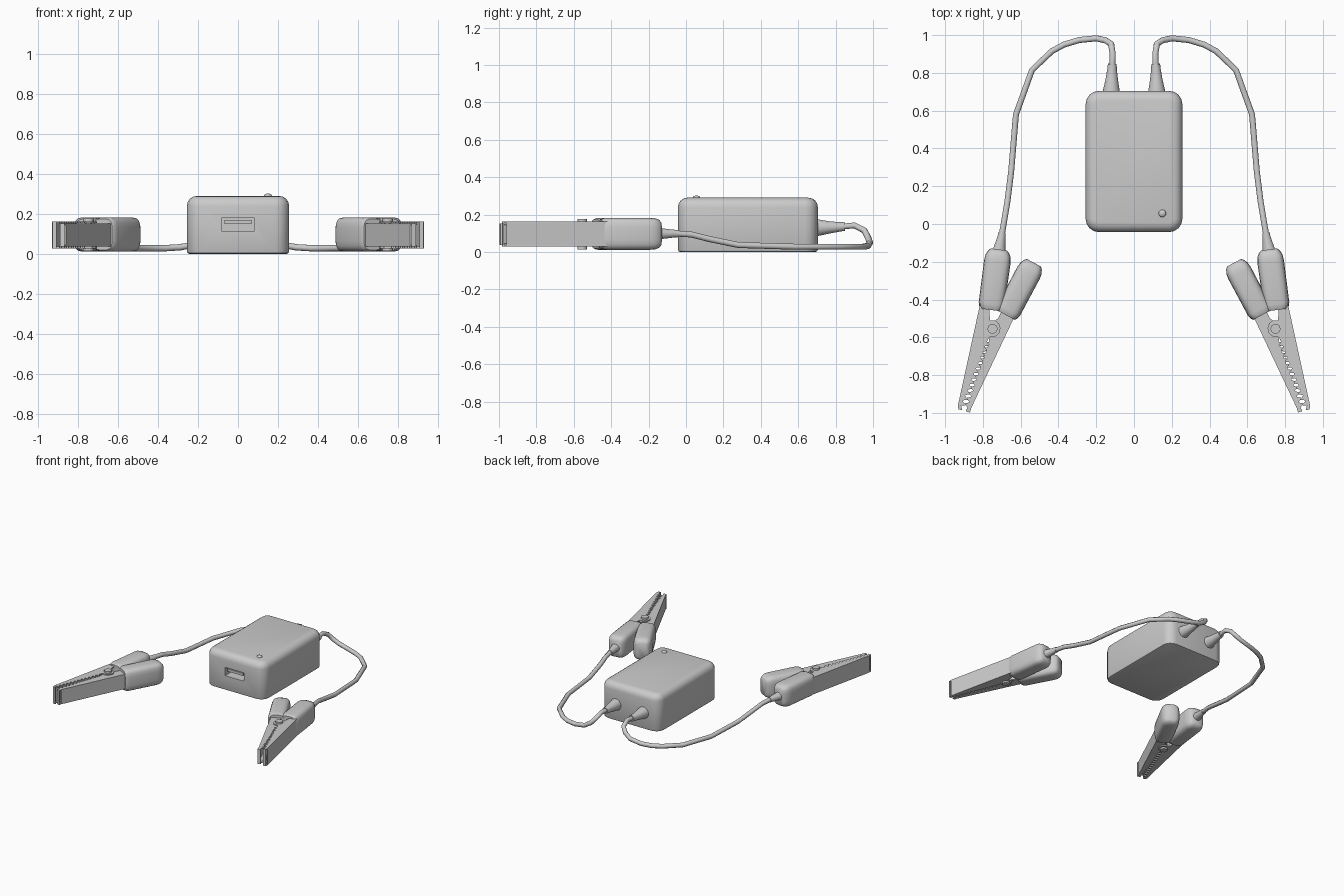
import bpy, bmesh, math
from mathutils import Vector

if "Cube" in bpy.data.objects:
    bpy.data.objects.remove(bpy.data.objects["Cube"])

UP = Vector((0, 0, 1))


def finish(bm, name, mirror=False, angle=35):
    bmesh.ops.recalc_face_normals(bm, faces=bm.faces[:])
    me = bpy.data.meshes.new(name)
    bm.to_mesh(me)
    bm.free()
    ob = bpy.data.objects.new(name, me)
    bpy.context.collection.objects.link(ob)
    if mirror:
        ob.modifiers.new("mirror", 'MIRROR')
    smooth(ob, angle)
    return ob


def smooth(ob, angle):
    bpy.ops.object.select_all(action='DESELECT')
    ob.select_set(True)
    bpy.context.view_layer.objects.active = ob
    bpy.ops.object.shade_smooth_by_angle(angle=math.radians(angle))


def loft(name, points, sizes, sides=8, power=2, angle=40):
    """Skin superellipse rings (half width, half height) along a path."""
    pts = [Vector(p) for p in points]
    bm = bmesh.new()
    rings = []
    for i, p in enumerate(pts):
        d = (pts[min(i + 1, len(pts) - 1)] - pts[max(i - 1, 0)]).normalized()
        side = d.cross(UP).normalized()
        up = side.cross(d)
        ring = []
        for k in range(sides):
            a = 2 * math.pi * (k + 0.5) / sides
            c, s = math.cos(a), math.sin(a)
            u = math.copysign(abs(c) ** (2 / power), c) * sizes[i][0]
            v = math.copysign(abs(s) ** (2 / power), s) * sizes[i][1]
            ring.append(bm.verts.new(p + side * u + up * v))
        rings.append(ring)
    for r, q in zip(rings, rings[1:]):
        for k in range(sides):
            j = (k + 1) % sides
            bm.faces.new((r[k], r[j], q[j], q[k]))
    bm.faces.new(rings[0])
    bm.faces.new(rings[-1])
    return finish(bm, name, True, angle)


def prism(bm, outline, z0, z1):
    """Extrude a flat outline between two heights."""
    lo = [bm.verts.new((x, y, z0)) for x, y in outline]
    hi = [bm.verts.new((x, y, z1)) for x, y in outline]
    bm.faces.new(lo)
    bm.faces.new(hi)
    for i in range(len(lo)):
        j = (i + 1) % len(lo)
        bm.faces.new((lo[i], lo[j], hi[j], hi[i]))


def box(bm, x0, x1, y0, y1, z0, z1):
    prism(bm, [(x0, y0), (x1, y0), (x1, y1), (x0, y1)], z0, z1)


# Main case: rounded in plan, softer at the top, nearly sharp at the base
H = 0.29
bm = bmesh.new()
box(bm, -0.256, 0.256, -0.043, 0.705, 0, H)
bmesh.ops.recalc_face_normals(bm, faces=bm.faces[:])


def bevel(test, radius, segments):
    edges = [e for e in bm.edges if test(*(v.co for v in e.verts))]
    bmesh.ops.bevel(bm, geom=edges, offset=radius, segments=segments,
                    profile=0.5, affect='EDGES')


bevel(lambda a, b: abs(a.z - b.z) > 0.1, 0.07, 4)
bevel(lambda a, b: min(a.z, b.z) > H - 0.001, 0.05, 4)
bevel(lambda a, b: max(a.z, b.z) < 0.001, 0.012, 2)
case = finish(bm, "case")

# Charging port cut into the front, with its contact tongue
bm = bmesh.new()
box(bm, -0.082, 0.082, -0.1, 0.06, 0.115, 0.18)
cutter = finish(bm, "port_cutter")
cutter.hide_render = True
mod = case.modifiers.new("port", 'BOOLEAN')
mod.object = cutter
mod.operation = 'DIFFERENCE'
mod.solver = 'EXACT'
bpy.context.view_layer.objects.active = case
bpy.ops.object.modifier_apply(modifier="port")
bpy.data.objects.remove(cutter)
smooth(case, 35)
bm = bmesh.new()
box(bm, -0.068, 0.068, -0.035, 0.061, 0.15, 0.17)
finish(bm, "port_tongue")

# Indicator dome on the lid
bm = bmesh.new()
bmesh.ops.create_uvsphere(bm, u_segments=12, v_segments=8, radius=0.02)
for v in bm.verts:
    v.co = Vector((0.15 + v.co.x, 0.056 + v.co.y, H + v.co.z * 0.6))
finish(bm, "indicator", angle=60)

# Cable sleeves at the case
loft("case_sleeve",
     [(0.12, 0.69, 0.13), (0.12, 0.705, 0.13), (0.118, 0.76, 0.131),
      (0.116, 0.82, 0.134), (0.115, 0.848, 0.136)],
     [(r, r) for r in (0.047, 0.046, 0.035, 0.026, 0.024)], 12)

# Cables
path = [(0.115, 0.83, 0.135), (0.113, 0.90, 0.142), (0.121, 0.953, 0.115),
        (0.15, 0.972, 0.08), (0.2, 0.983, 0.05), (0.29, 0.974, 0.033),
        (0.37, 0.95, 0.028), (0.435, 0.915, 0.028), (0.54, 0.815, 0.028),
        (0.625, 0.58, 0.028), (0.65, 0.28, 0.037), (0.67, 0.12, 0.07),
        (0.685, 0.03, 0.093), (0.702, -0.07, 0.1)]
loft("cable", path, [(0.017, 0.017)] * len(path), 8, angle=60)

# Cable sleeves at the clips
loft("clip_sleeve", [(0.698, -0.045, 0.098), (0.702, -0.07, 0.098), (0.716, -0.15, 0.098)],
     [(0.02, 0.02), (0.022, 0.022), (0.036, 0.032)], 12)


# Padded grips
def grip(name, start, end, width):
    steps = ((0, 0.62, 0.72), (0.04, 0.8, 0.88), (0.11, 0.95, 0.98), (0.2, 1, 1),
             (0.9, 0.98, 1), (0.96, 0.9, 0.97), (1, 0.78, 0.9))
    a, b = Vector((*start, 0.097)), Vector((*end, 0.097))
    loft(name, [a.lerp(b, t) for t, w, h in steps],
         [(width / 2 * w, 0.086 * h) for t, w, h in steps], 20, 4, 45)


grip("outer_grip", (0.715, -0.135), (0.758, -0.455), 0.142)
grip("inner_grip", (0.53, -0.205), (0.677, -0.483), 0.136)


# Toothed clip jaws: two side plates joined by a back wall and a tip
def teeth(a, b, depth, n=12):
    a, b = Vector(a), Vector(b)
    d = (b - a).normalized()
    out = Vector((-d.y, d.x)) * depth
    row = []
    for i in range(n):
        for t, k in ((0.1, 0), (0.4, 1), (0.6, 1), (0.9, 0)):
            row.append(tuple(a.lerp(b, (i + t) / n) + out * k))
    return row


def jaw(name, back, tip, tooth_row, ear, z0, z1):
    bm = bmesh.new()
    outline = back + tip + tooth_row + ear
    prism(bm, outline, z0, z0 + 0.008)
    prism(bm, outline, z1 - 0.008, z1)
    inward = 0.008 if ear[0][0] > back[-1][0] or name == "inner_jaw" else -0.008
    (ax, ay), (bx, by) = back[0], back[-1]
    prism(bm, [(ax, ay), (bx, by), (bx + inward, by), (ax + inward, ay)], z0, z1)
    (ax, ay), (bx, by) = tip[0], tip[-1]
    prism(bm, [(ax, ay), (bx, by), (bx, by + 0.01), (ax, ay + 0.01)], z0, z1)
    finish(bm, name, True, 30)


jaw("outer_jaw", [(0.812, -0.41), (0.932, -0.96)], [(0.93, -0.982), (0.91, -0.985)],
    teeth((0.916, -0.965), (0.778, -0.62), 0.018),
    [(0.765, -0.598), (0.73, -0.594), (0.712, -0.575), (0.707, -0.55),
     (0.716, -0.525), (0.735, -0.511), (0.762, -0.51), (0.77, -0.41)], 0.028, 0.162)
jaw("inner_jaw", [(0.625, -0.475), (0.862, -0.975)], [(0.868, -0.998), (0.89, -0.992)],
    [p for p in reversed(teeth((0.765, -0.62), (0.883, -0.972), 0.018))],
    [(0.77, -0.594), (0.787, -0.575), (0.792, -0.55), (0.783, -0.525),
     (0.764, -0.511), (0.735, -0.511), (0.72, -0.50), (0.695, -0.45)], 0.037, 0.153)

# Pivot pins with domed heads
bm = bmesh.new()
for r, z0, z1 in ((0.018, 0.03, 0.16), (0.027, 0.014, 0.03), (0.027, 0.16, 0.176)):
    ring = [(0.749 + r * math.cos(k * math.pi / 5), -0.555 + r * math.sin(k * math.pi / 5))
            for k in range(10)]
    prism(bm, ring, z0, z1)
finish(bm, "pivot_pin", True, 40)
